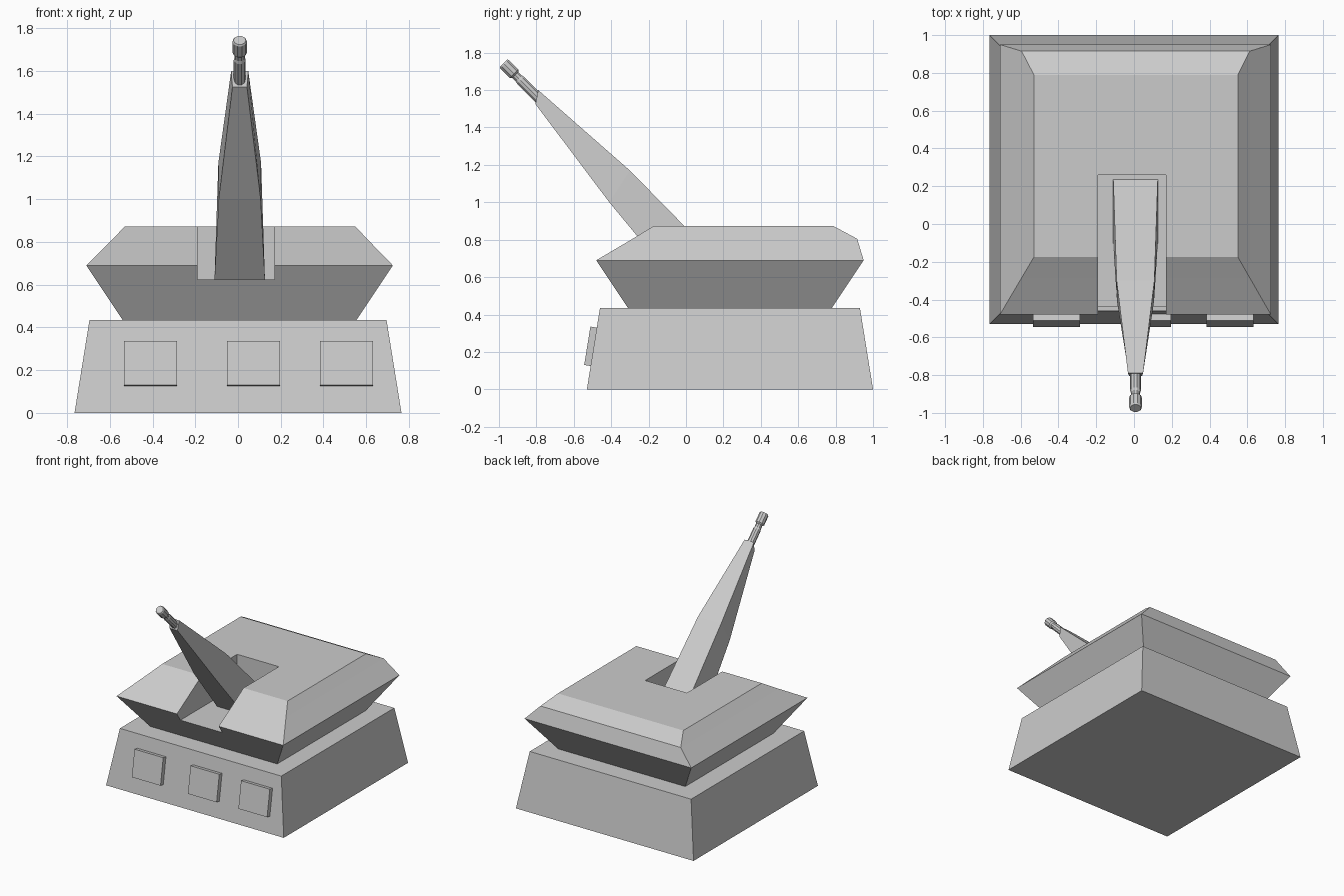
import bpy, bmesh, math
from mathutils import Vector, Matrix

if "Cube" in bpy.data.objects:
    bpy.data.objects.remove(bpy.data.objects["Cube"])


def finish(name, bm):
    bmesh.ops.recalc_face_normals(bm, faces=bm.faces)
    me = bpy.data.meshes.new(name)
    bm.to_mesh(me)
    bm.free()
    ob = bpy.data.objects.new(name, me)
    bpy.context.collection.objects.link(ob)
    return ob


def loft(name, rings):
    """Skin a stack of equal-length point rings and cap both ends."""
    bm = bmesh.new()
    loops = [[bm.verts.new(p) for p in ring] for ring in rings]
    n = len(loops[0])
    for a, b in zip(loops, loops[1:]):
        for i in range(n):
            j = (i + 1) % n
            bm.faces.new((a[i], a[j], b[j], b[i]))
    bm.faces.new(loops[0])
    bm.faces.new(loops[-1])
    return finish(name, bm)


def rect(x0, x1, y0, y1, z):
    return [(x0, y0, z), (x1, y0, z), (x1, y1, z), (x0, y1, z)]


def box(name, size, matrix):
    bm = bmesh.new()
    bmesh.ops.create_cube(bm, size=1, matrix=matrix @ Matrix.Diagonal((*size, 1)))
    return finish(name, bm)


# Tapered base
loft("base", [rect(-0.765, 0.765, -0.53, 1.0, 0),
              rect(-0.695, 0.695, -0.46, 0.93, 0.435)])

# Turret hull: flared underside, sloped roof edges, chamfered rear
hull = loft("turret_hull", [
    rect(-0.54, 0.555, -0.31, 0.78, 0.435),
    rect(-0.71, 0.725, -0.48, 0.95, 0.69),
    rect(-0.595, 0.613, -0.285, 0.915, 0.805),
    rect(-0.53, 0.55, -0.175, 0.79, 0.872)])

# Barrel slot cut in the hull
FLOOR = 0.625
cutter = box("slot_cutter", (0.36, 1.06, 0.6),
             Matrix.Translation((-0.01, 0.26 - 0.53, FLOOR + 0.3)))
cutter.hide_render = True
mod = hull.modifiers.new("slot", 'BOOLEAN')
mod.operation = 'DIFFERENCE'
mod.solver = 'EXACT'
mod.object = cutter
bpy.context.view_layer.objects.active = hull
bpy.ops.object.modifier_apply(modifier=mod.name)
bpy.data.objects.remove(cutter)

# Gun arm: each section is (half width low, low y, z, half width high, high y, z)
CX = 0.008
sections = [(0.118, -0.10, FLOOR, 0.118, 0.235, FLOOR),
            (0.098, -0.41, 1.00, 0.100, -0.30, 1.17),
            (0.034, -0.805, 1.525, 0.040, -0.79, 1.60)]
loft("gun_arm", [[(CX - a, y0, z0), (CX + a, y0, z0), (CX + b, y1, z1), (CX - b, y1, z1)]
                 for a, y0, z0, b, y1, z1 in sections])

# Muzzle: lathed profile along the gun axis, (distance, radius)
start, end = Vector((CX, -0.785, 1.553)), Vector((CX, -0.976, 1.744))
axis = (end - start).normalized()
up = axis.cross(Vector((1, 0, 0)))
SIDES = 10
profile = [(0, 0.028), (0.14, 0.028), (0.155, 0.024), (0.18, 0.024),
           (0.19, 0.034), (0.262, 0.034), (0.27, 0.029)]
rings = []
for d, r in profile:
    rings.append([start + axis * d
                  + Vector((1, 0, 0)) * r * math.cos(math.tau * i / SIDES)
                  + up * r * math.sin(math.tau * i / SIDES) for i in range(SIDES)])
loft("muzzle", rings)

# Three plates lying on the sloped front of the base
tilt = Matrix.Rotation(-math.atan2(0.07, 0.435), 4, 'X')
for i, x in enumerate((-0.41, 0.073, 0.508)):
    box(f"front_plate_{i + 1}", (0.247, 0.05, 0.208),
        Matrix.Translation((x, -0.503, 0.229)) @ tilt)
